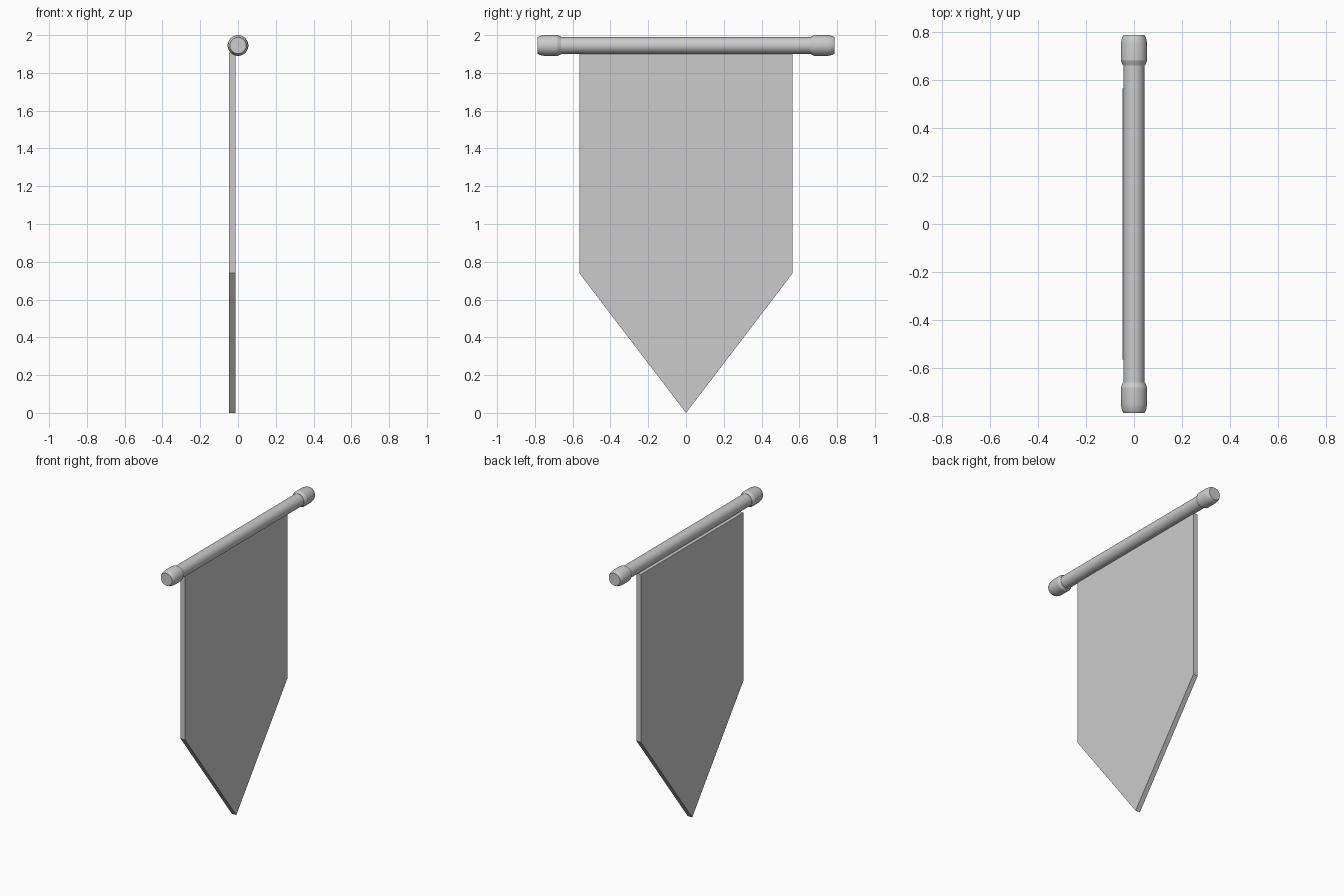
import bpy, bmesh, math

if "Cube" in bpy.data.objects:
    bpy.data.objects.remove(bpy.data.objects["Cube"])

ROD_Z = 1.945


def make_object(name, bm):
    bmesh.ops.recalc_face_normals(bm, faces=bm.faces)
    mesh = bpy.data.meshes.new(name)
    bm.to_mesh(mesh)
    bm.free()
    obj = bpy.data.objects.new(name, mesh)
    bpy.context.collection.objects.link(obj)
    return obj


def lathe_y(name, profile, sides=32):
    """Closed solid turned around the rod axis from (y, radius) pairs."""
    bm = bmesh.new()
    rings = []
    for y, r in profile:
        rings.append([bm.verts.new((r * math.cos(a), y, ROD_Z + r * math.sin(a)))
                      for a in (2 * math.pi * i / sides for i in range(sides))])
    for a, b in zip(rings, rings[1:]):
        for i in range(sides):
            j = (i + 1) % sides
            bm.faces.new((a[i], a[j], b[j], b[i]))
    bm.faces.new(rings[0])
    bm.faces.new(rings[-1])
    obj = make_object(name, bm)
    bpy.ops.object.select_all(action='DESELECT')
    obj.select_set(True)
    bpy.context.view_layer.objects.active = obj
    bpy.ops.object.shade_smooth_by_angle(angle=math.radians(25))
    return obj


# Horizontal rod
lathe_y("rod", [(-0.67, 0.044), (0.67, 0.044)])

# Chamfered end caps
cap = [(0.661, 0.046), (0.68, 0.055), (0.75, 0.055), (0.775, 0.050), (0.787, 0.043)]
for side, label in ((-1, "near"), (1, "far")):
    lathe_y("end_cap_" + label, [(side * y, r) for y, r in cap])

# Pointed cloth panel, hung slightly behind the rod axis
outline = [(-0.565, 1.908), (-0.565, 0.74), (0, 0), (0.565, 0.74), (0.565, 1.908)]
bm = bmesh.new()
panel = bm.faces.new([bm.verts.new((-0.048, y, z)) for y, z in outline])
extruded = bmesh.ops.extrude_face_region(bm, geom=[panel], use_keep_orig=True)
bmesh.ops.translate(bm, vec=(0.035, 0, 0),
                    verts=[v for v in extruded["geom"] if isinstance(v, bmesh.types.BMVert)])
make_object("banner_cloth", bm)
